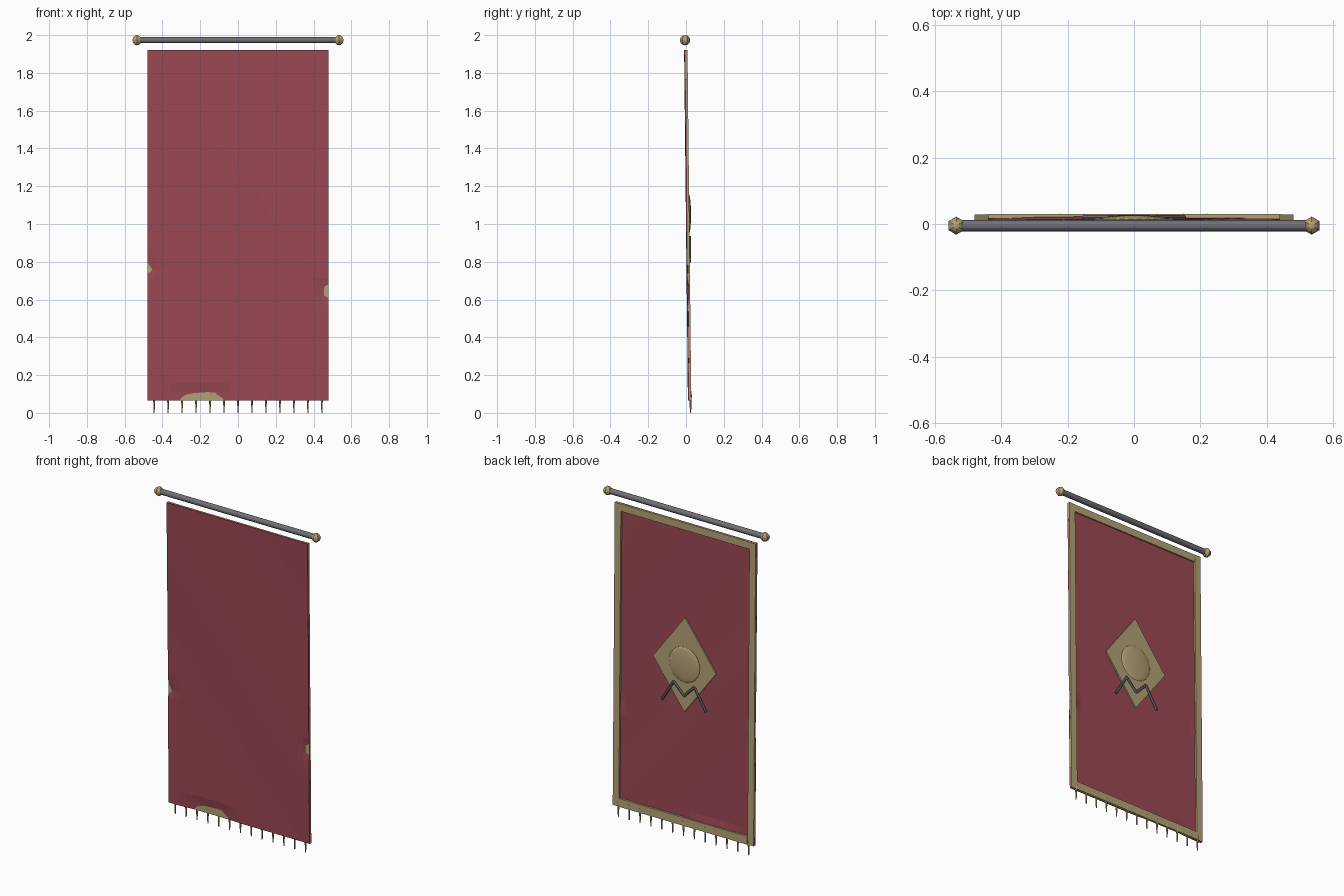
import bpy, bmesh, math
from mathutils import Vector

if "Cube" in bpy.data.objects:
    bpy.data.objects.remove(bpy.data.objects["Cube"])

def mat(name, c):
    m = bpy.data.materials.new(name)
    m.diffuse_color = (*c, 1)
    m.use_nodes = True
    m.node_tree.nodes["Principled BSDF"].inputs["Base Color"].default_value = m.diffuse_color
    return m

RED = mat("red_cloth", (0.33, 0.065, 0.085))
GOLD = mat("gold_trim", (0.45, 0.36, 0.18))
STEEL = mat("grey_metal", (0.16, 0.16, 0.18))

def hang(z):
    """Depth of the hanging cloth: drifts backwards towards the bottom."""
    return -0.006 + 0.020 * (1.92 - z) / 1.855

def finish(name, bm, m, smooth=False):
    bmesh.ops.recalc_face_normals(bm, faces=bm.faces)
    me = bpy.data.meshes.new(name)
    bm.to_mesh(me)
    bm.free()
    ob = bpy.data.objects.new(name, me)
    bpy.context.collection.objects.link(ob)
    me.materials.append(m)
    for p in me.polygons:
        p.use_smooth = smooth
    return ob

def slab(name, x0, x1, z0, z1, front, back, m, nx=1, nz=1, bulge=None):
    """Thin panel that follows the hang of the cloth."""
    bm = bmesh.new()
    bmesh.ops.create_cube(bm, size=1)
    for axis, n in ((0, nx), (2, nz)):
        for i in range(1, n):
            co, no = Vector(), Vector()
            co[axis], no[axis] = i / n - 0.5, 1
            bmesh.ops.bisect_plane(bm, geom=bm.verts[:] + bm.edges[:] + bm.faces[:],
                                   plane_co=co, plane_no=no)
    for v in bm.verts:
        x = x0 + (v.co.x + 0.5) * (x1 - x0)
        z = z0 + (v.co.z + 0.5) * (z1 - z0)
        y = hang(z) + (front if v.co.y < 0 else back)
        v.co = (x, y + (bulge(x, z) if bulge else 0), z)
    return finish(name, bm, m)

def rod(name, a, b, r1, r2, sides, m, smooth=False):
    a, b = Vector(a), Vector(b)
    bm = bmesh.new()
    bmesh.ops.create_cone(bm, cap_ends=True, segments=sides, radius1=r1, radius2=r2, depth=(b - a).length)
    q = (b - a).to_track_quat('Z', 'Y')
    for v in bm.verts:
        v.co = q @ v.co + (a + b) / 2
    return finish(name, bm, m, smooth)

# Cloth: gentle folds, dipping behind the trim in three places
def folds(x, z):
    y = 0.001 * math.sin(5 * x + 4 * z)
    for cx, cz, sx, sz in ((-0.2, 0.065, 0.16, 0.06), (0.48, 0.64, 0.05, 0.06), (-0.48, 0.77, 0.04, 0.04)):
        y += 0.009 * math.exp(-(((x - cx) / sx) ** 4) - ((z - cz) / sz) ** 4)
    return y
slab("banner_cloth", -0.48, 0.48, 0.065, 1.92, -0.003, 0.003, RED, 24, 40, folds)

# Gold border on the back
for s, n in ((-1, "left"), (1, "right")):
    xs = sorted((s * 0.48, s * 0.438))
    slab("border_" + n, *xs, 0.065, 1.92, 0.003, 0.014, GOLD, 1, 12)
slab("border_top", -0.438, 0.438, 1.875, 1.92, 0.003, 0.012, GOLD)
slab("border_bottom", -0.438, 0.438, 0.065, 0.115, 0.003, 0.016, GOLD)

# Diamond emblem
bm = bmesh.new()
ring = [(0, 1.34), (0.215, 1.05), (0, 0.76), (-0.215, 1.05)]
face = bm.faces.new([bm.verts.new((x, hang(z) + 0.002, z)) for x, z in ring])
ext = bmesh.ops.extrude_face_region(bm, geom=[face])
bmesh.ops.translate(bm, verts=[g for g in ext["geom"] if isinstance(g, bmesh.types.BMVert)], vec=(0, 0.009, 0))
finish("emblem_diamond", bm, GOLD)

# Flattened boss, proud of the back only
bm = bmesh.new()
bmesh.ops.create_uvsphere(bm, u_segments=24, v_segments=16, radius=1)
bmesh.ops.bisect_plane(bm, geom=bm.verts[:] + bm.edges[:] + bm.faces[:],
                       plane_co=(0, 0, 0), plane_no=(0, 0, 1), clear_inner=True)
for v in bm.verts:
    x, y, z = v.co
    v.co = (x * 0.105, 0.0135 + z * 0.013, 1.05 + y * 0.11)
finish("emblem_boss", bm, GOLD, True)

# Zigzag bars below the boss
pts = [(0.15, 0.80), (0.07, 0.932), (0, 0.86), (-0.07, 0.932), (-0.15, 0.80)]
for i, (p, q) in enumerate(zip(pts, pts[1:])):
    rod(f"zigzag_bar_{i + 1}", (p[0], 0.020, p[1]), (q[0], 0.020, q[1]), 0.008, 0.008, 6, STEEL)

# Pole and finials
rod("pole", (-0.535, -0.005, 1.974), (0.535, -0.005, 1.974), 0.017, 0.017, 16, STEEL, True)
bpy.context.view_layer.objects.active = bpy.data.objects["pole"]
bpy.data.objects["pole"].select_set(True)
bpy.ops.object.shade_smooth_by_angle()
for s, n in ((-1, "left"), (1, "right")):
    bm = bmesh.new()
    bmesh.ops.create_uvsphere(bm, u_segments=6, v_segments=8, radius=0.027)
    bmesh.ops.translate(bm, verts=bm.verts, vec=(s * 0.535, -0.005, 1.973))
    finish("finial_" + n, bm, GOLD)

# Fringe tassels
for i in range(13):
    x = -0.444 + 0.074 * i
    rod(f"tassel_{i + 1}", (x, 0.024, 0), (x, 0.024, 0.095), 0.003, 0.007, 6, GOLD)
